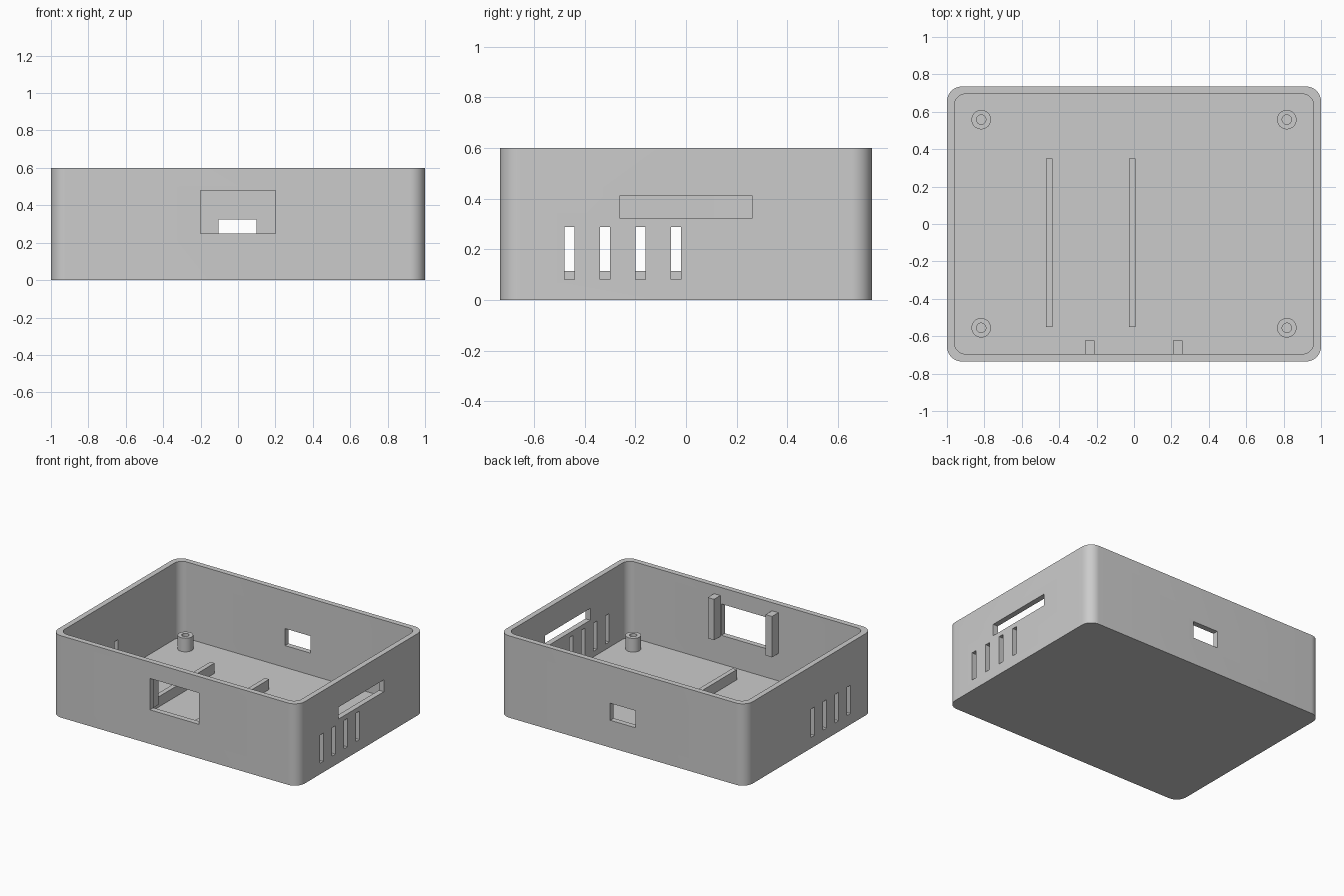
import bpy
import bmesh
import math

if "Cube" in bpy.data.objects:
    bpy.data.objects.remove(bpy.data.objects["Cube"], do_unlink=True)

HALF_X, HALF_Y, HEIGHT = 1.0, 0.735, 0.6
WALL, FLOOR = 0.04, 0.04

grey = bpy.data.materials.new("plain grey plastic")
grey.use_nodes = True
colour = (0.6, 0.6, 0.6, 1)
grey.diffuse_color = colour
grey.node_tree.nodes["Principled BSDF"].inputs["Base Color"].default_value = colour


def make_object(name, bm):
    bmesh.ops.recalc_face_normals(bm, faces=bm.faces)
    mesh = bpy.data.meshes.new(name)
    bm.to_mesh(mesh)
    bm.free()
    mesh.materials.append(grey)
    obj = bpy.data.objects.new(name, mesh)
    bpy.context.collection.objects.link(obj)
    return obj


def add_box(bm, x0, x1, y0, y1, z0, z1):
    verts = bmesh.ops.create_cube(bm, size=1)["verts"]
    for v in verts:
        v.co.x = x1 if v.co.x > 0 else x0
        v.co.y = y1 if v.co.y > 0 else y0
        v.co.z = z1 if v.co.z > 0 else z0


def make_box(name, *bounds):
    bm = bmesh.new()
    add_box(bm, *bounds)
    return make_object(name, bm)


def smooth(obj):
    bpy.ops.object.select_all(action="DESELECT")
    obj.select_set(True)
    bpy.context.view_layer.objects.active = obj
    bpy.ops.object.shade_smooth_by_angle(angle=math.radians(30))


def rounded_loop(bm, hx, hy, r, z, steps=12):
    loop = []
    for quarter, (sx, sy) in enumerate([(1, 1), (-1, 1), (-1, -1), (1, -1)]):
        for i in range(steps + 1):
            a = (quarter + i / steps) * math.pi / 2
            loop.append(bm.verts.new((sx * (hx - r) + r * math.cos(a),
                                      sy * (hy - r) + r * math.sin(a), z)))
    return loop


def circle_loop(bm, x, y, r, z, steps=32):
    return [bm.verts.new((x + r * math.cos(i * math.tau / steps),
                          y + r * math.sin(i * math.tau / steps), z))
            for i in range(steps)]


def bridge(bm, a, b):
    for i in range(len(a)):
        j = (i + 1) % len(a)
        bm.faces.new((a[i], a[j], b[j], b[i]))


# Open tray with rounded corners
bm = bmesh.new()
inner = (HALF_X - WALL, HALF_Y - WALL, 0.06)
loops = [rounded_loop(bm, HALF_X, HALF_Y, 0.08, 0),
         rounded_loop(bm, HALF_X, HALF_Y, 0.08, HEIGHT),
         rounded_loop(bm, *inner, HEIGHT),
         rounded_loop(bm, *inner, FLOOR)]
for a, b in zip(loops, loops[1:]):
    bridge(bm, a, b)
bm.faces.new(loops[0])
bm.faces.new(loops[-1])
tray = make_object("tray", bm)

# Openings: front port, back port, side card slot and vents on both sides
bm = bmesh.new()
add_box(bm, -0.2, 0.2, -0.8, -0.66, 0.25, 0.48)
add_box(bm, -0.105, 0.1, 0.66, 0.8, 0.2, 0.325)
add_box(bm, 0.9, 1.1, -0.262, 0.262, 0.323, 0.41)
for i in range(4):
    y = -0.48 + 0.14 * i
    for side in (-1, 1):
        add_box(bm, side - 0.1, side + 0.1, y, y + 0.04, 0.08, 0.288)
cutter = make_object("opening_cutter", bm)
cutter.hide_render = True

cut = tray.modifiers.new("openings", "BOOLEAN")
cut.operation = "DIFFERENCE"
cut.solver = "EXACT"
cut.object = cutter
bpy.context.view_layer.objects.active = tray
bpy.ops.object.modifier_apply(modifier=cut.name)
bpy.data.objects.remove(cutter, do_unlink=True)
smooth(tray)

# Hollow screw standoffs near the corners
for side, x in (("right", -0.817), ("left", 0.817)):
    for end, y in (("front", -0.555), ("back", 0.558)):
        bm = bmesh.new()
        rings = [circle_loop(bm, x, y, r, z) for r, z in
                 ((0.052, FLOOR), (0.052, 0.14), (0.025, 0.14), (0.025, FLOOR))]
        for a, b in zip(rings, rings[1:] + rings[:1]):
            bridge(bm, a, b)
        smooth(make_object(f"{end}_{side}_standoff", bm))

# Long support ribs on the floor
for name, x in (("side_rib", -0.47), ("middle_rib", -0.027)):
    make_box(name, x, x + 0.034, -0.55, 0.35, FLOOR, 0.115)

# Guide posts inside the front wall, beside the port
for name, x in (("right_guide_post", -0.262), ("left_guide_post", 0.208)):
    make_box(name, x, x + 0.051, -HALF_Y + WALL, -0.622, 0.24, 0.54)
